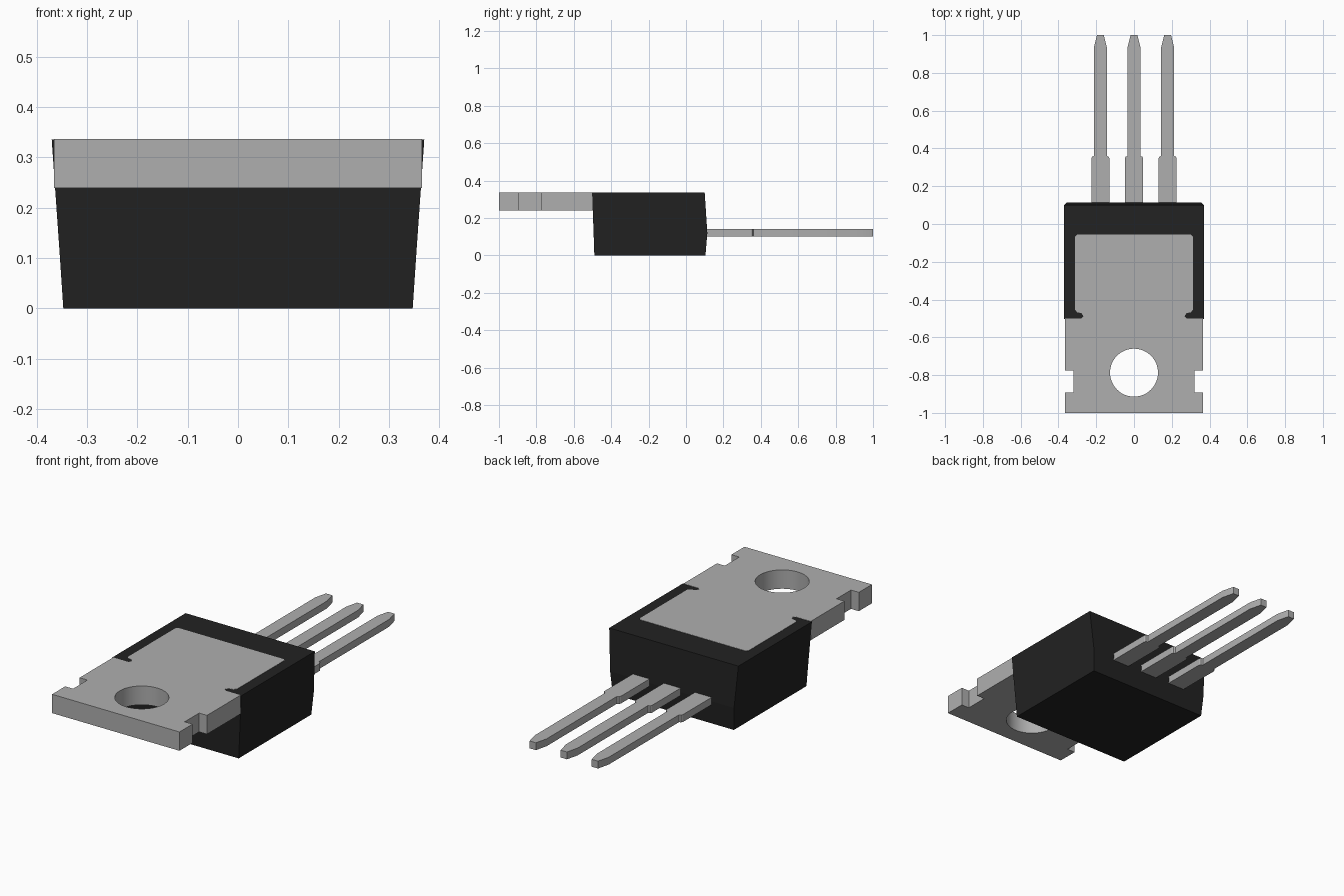
import bpy
import bmesh
import math

cube = bpy.data.objects.get("Cube")
if cube:
    bpy.data.objects.remove(cube, do_unlink=True)


def material(name, value, metallic=0.0):
    mat = bpy.data.materials.new(name)
    mat.use_nodes = True
    colour = (value, value, value, 1.0)
    mat.diffuse_color = colour
    mat.node_tree.nodes["Principled BSDF"].inputs["Base Color"].default_value = colour
    return mat


metal = material("grey metal", 0.43)
plastic = material("black plastic", 0.016)


def mirrored(half):
    """Close a right-hand outline by mirroring it across x = 0."""
    return half + [(-x, y) for x, y in reversed(half)]


def plate(name, loops, z0, z1, mat, x=0.0):
    """Extrude flat outlines (later loops are holes) from z0 to z1."""
    curve = bpy.data.curves.new(name, 'CURVE')
    curve.dimensions = '2D'
    curve.fill_mode = 'BOTH'
    curve.extrude = (z1 - z0) / 2
    for loop in loops:
        spline = curve.splines.new('POLY')
        spline.points.add(len(loop) - 1)
        for point, (px, py) in zip(spline.points, loop):
            point.co = (px, py, 0, 1)
        spline.use_cyclic_u = True
    obj = bpy.data.objects.new(name, curve)
    bpy.context.collection.objects.link(obj)
    obj.location = (x, 0, (z0 + z1) / 2)
    bpy.ops.object.select_all(action='DESELECT')
    obj.select_set(True)
    bpy.context.view_layer.objects.active = obj
    bpy.ops.object.convert(target='MESH')
    obj = bpy.context.object
    # Weld caps to walls
    bm = bmesh.new()
    bm.from_mesh(obj.data)
    bmesh.ops.remove_doubles(bm, verts=bm.verts, dist=0.0001)
    bmesh.ops.recalc_face_normals(bm, faces=bm.faces)
    bm.to_mesh(obj.data)
    bm.free()
    obj.data.materials.clear()
    obj.data.materials.append(mat)
    bpy.ops.object.shade_smooth_by_angle(angle=math.radians(20))
    return obj


# Moulded body: stacked rectangles (z, half width, front y, back y)
sections = [(0.0, 0.347, -0.490, 0.104),
            (0.12, 0.355, -0.494, 0.114),
            (0.335, 0.370, -0.502, 0.100)]
bm = bmesh.new()
rings = [[bm.verts.new(p) for p in ((-w, f, z), (w, f, z), (w, b, z), (-w, b, z))]
         for z, w, f, b in sections]
bm.faces.new(rings[0])
bm.faces.new(rings[-1])
for low, high in zip(rings, rings[1:]):
    for i in range(4):
        j = (i + 1) % 4
        bm.faces.new((low[i], low[j], high[j], high[i]))
bmesh.ops.recalc_face_normals(bm, faces=bm.faces)
mesh = bpy.data.meshes.new("body")
bm.to_mesh(mesh)
bm.free()
mesh.materials.append(plastic)
bpy.context.collection.objects.link(bpy.data.objects.new("body", mesh))

# Mounting tab: notched edges, narrowed where the body grips it, round hole
tab_half = [(0.365, -1.0), (0.365, -0.893), (0.32, -0.893), (0.32, -0.775),
            (0.365, -0.775), (0.365, -0.50), (0.278, -0.50), (0.268, -0.488),
            (0.278, -0.472), (0.30, -0.468), (0.312, -0.455),
            (0.312, -0.066), (0.302, -0.056)]
hole = [(0.127 * math.cos(a), -0.787 + 0.127 * math.sin(a))
        for a in (2 * math.pi * i / 48 for i in range(48))]
plate("mounting_tab", [mirrored(tab_half), hole], 0.239, 0.3365, metal)

# Three leads: wide shoulder, narrow pin, tapered tip
lead_half = [(0.048, 0.05), (0.048, 0.347), (0.044, 0.356), (0.034, 0.36),
             (0.034, 0.935), (0.018, 1.0)]
for name, x in (("right_lead", -0.178), ("middle_lead", 0.0), ("left_lead", 0.178)):
    plate(name, [mirrored(lead_half)], 0.102, 0.14, metal, x)
